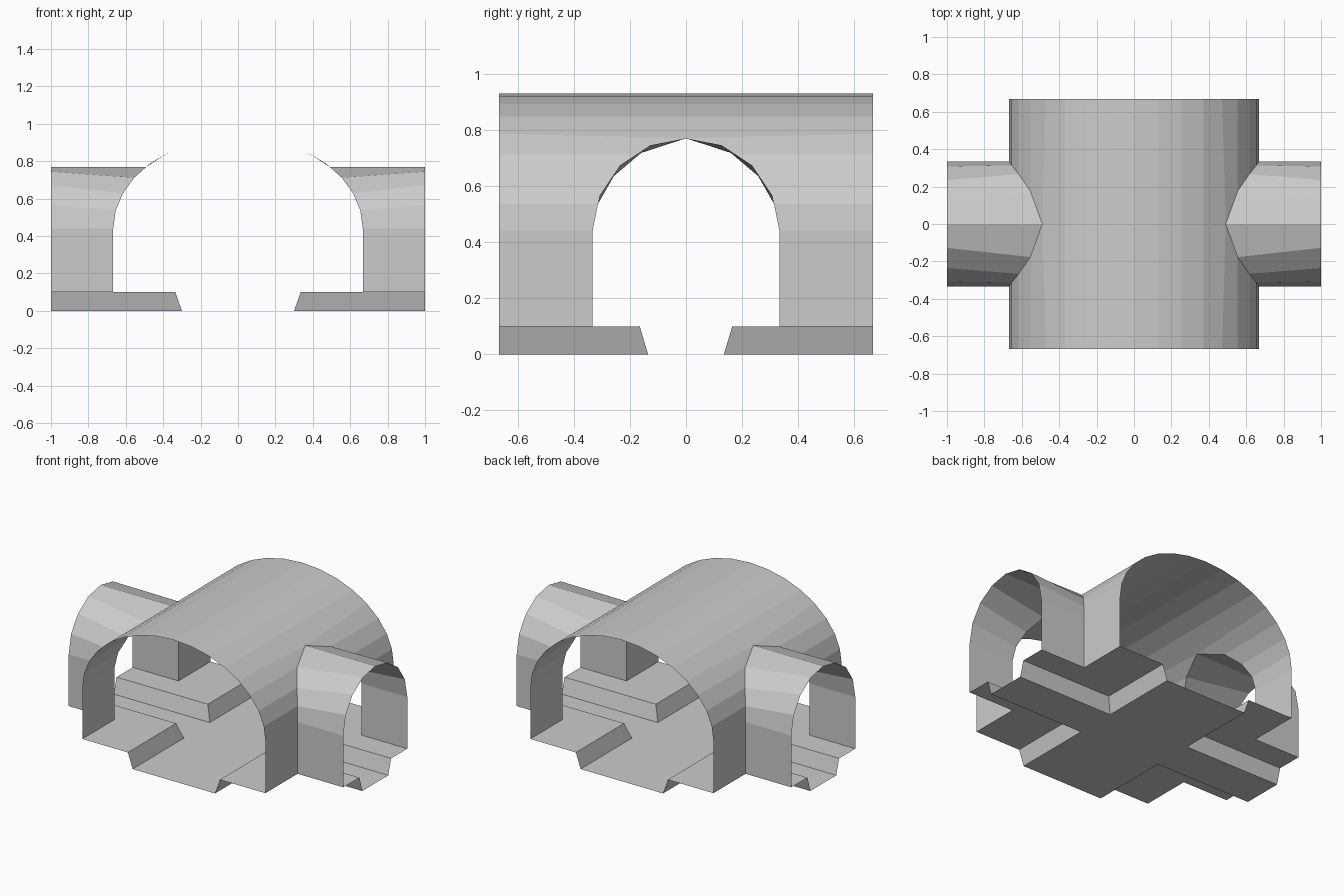
import bpy
from math import sin, cos, pi

if "Cube" in bpy.data.objects:
    bpy.data.objects.remove(bpy.data.objects["Cube"])

MX, SY = 0.667, 0.333         # half widths of main and side tunnels
SPRING, MAIN_H, SIDE_H = 0.44, 0.49, 0.33
LEDGE = 0.1


def quarter(name, faces):
    """Thin sheet from the +x +y quarter, mirrored to all four."""
    verts, polys = [], []
    for f in faces:
        idx = []
        for p in f:
            p = tuple(round(c, 5) for c in p)
            if p not in verts:
                verts.append(p)
            idx.append(verts.index(p))
        polys.append(idx)
    mesh = bpy.data.meshes.new(name)
    mesh.from_pydata(verts, [], polys)
    ob = bpy.data.objects.new(name, mesh)
    bpy.context.collection.objects.link(ob)
    mod = ob.modifiers.new("mirror", 'MIRROR')
    mod.use_axis = (True, True, False)
    return ob


def loft(a, b):
    """Quads between two point rows of equal length."""
    return [(a[i], b[i], b[i + 1], a[i + 1]) for i in range(len(a) - 1)]


def at_height(points, z):
    """Horizontal position on a rising (h, z) polyline at height z."""
    for (h0, z0), (h1, z1) in zip(points, points[1:]):
        if z <= z1 + 1e-6:
            return h0 + (h1 - h0) * (z - z0) / (z1 - z0)
    return points[-1][0]


# Half arch profiles, from springing line to crown
main = [(MX * cos(k * pi / 16), SPRING + MAIN_H * sin(k * pi / 16)) for k in range(9)]
side = [(SY * cos(k * pi / 8), SPRING + SIDE_H * sin(k * pi / 8)) for k in range(5)]

# Seam where the side tunnel meets the main tunnel
seam = [(x, at_height(side, z), z) for x, z in main[:4]]
crown = SPRING + SIDE_H
seam.append((at_height(main, crown), 0, crown))

# Main tunnel: arch and wall
main_end = [(MX, MX, LEDGE)] + [(x, MX, z) for x, z in main]
main_mid = [(MX, SY, LEDGE)] + seam + [(x, 0, z) for x, z in main[5:]]
quarter("main_tunnel", loft(main_end, main_mid))

# Side tunnel: arch and wall
side_end = [(1, SY, LEDGE)] + [(1, y, z) for y, z in side]
quarter("side_tunnel", loft([(MX, SY, LEDGE)] + seam, side_end))

# Corner ledges with sloping sides down to the channels
tx, ty, bx, by = 0.335, 0.165, 0.30, 0.135
quarter("ledge", [
    [(tx, ty, LEDGE), (MX, ty, LEDGE), (MX, SY, LEDGE), (tx, SY, LEDGE)],
    [(MX, ty, LEDGE), (1, ty, LEDGE), (1, SY, LEDGE), (MX, SY, LEDGE)],
    [(tx, SY, LEDGE), (MX, SY, LEDGE), (MX, MX, LEDGE), (tx, MX, LEDGE)],
    [(bx, by, 0), (1, by, 0), (1, ty, LEDGE), (tx, ty, LEDGE)],
    [(bx, MX, 0), (bx, by, 0), (tx, ty, LEDGE), (tx, MX, LEDGE)],
])

# Cross-shaped channel floor
quarter("channel_floor", [
    [(0, 0, 0), (bx, 0, 0), (bx, by, 0), (0, by, 0)],
    [(bx, 0, 0), (1, 0, 0), (1, by, 0), (bx, by, 0)],
    [(0, by, 0), (bx, by, 0), (bx, MX, 0), (0, MX, 0)],
])
